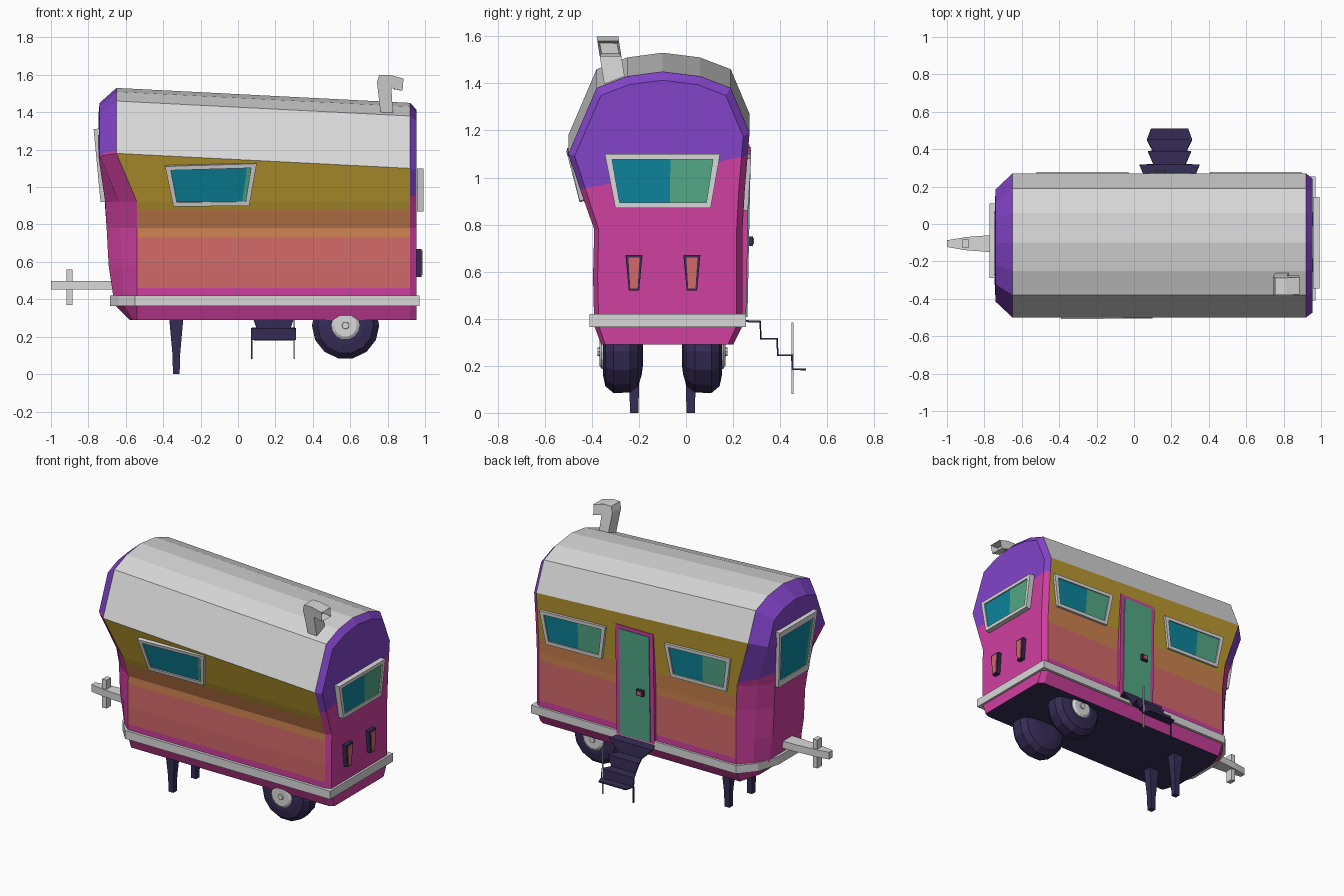
import bpy, bmesh, math
from mathutils import Vector as V

if "Cube" in bpy.data.objects:
    bpy.data.objects.remove(bpy.data.objects["Cube"])

# Colours
def lin(c):
    c /= 255
    return c / 12.92 if c < .04045 else ((c + .055) / 1.055) ** 2.4

COLS = dict(light_grey=(216, 216, 216), magenta=(208, 64, 160), purple=(130, 68, 200),
            yellow=(186, 153, 48), orange=(205, 130, 80), coral=(210, 105, 105),
            navy=(54, 44, 86), teal=(12, 132, 155), green=(82, 168, 134))
MATS, IDX = {}, {}
for i, (n, c) in enumerate(COLS.items()):
    m = bpy.data.materials.new(n)
    m.diffuse_color = (*[lin(k) for k in c], 1)
    m.use_nodes = True
    m.node_tree.nodes["Principled BSDF"].inputs["Base Color"].default_value = m.diffuse_color
    MATS[n], IDX[n] = m, i

def finish(name, bm, mats):
    bmesh.ops.recalc_face_normals(bm, faces=bm.faces[:])
    me = bpy.data.meshes.new(name)
    bm.to_mesh(me)
    bm.free()
    for m in mats:
        me.materials.append(MATS[m])
    ob = bpy.data.objects.new(name, me)
    bpy.context.collection.objects.link(ob)
    return ob

def build(name, verts, faces, mat):
    bm = bmesh.new()
    vs = [bm.verts.new(v) for v in verts]
    for f in faces:
        bm.faces.new([vs[i] for i in f])
    return finish(name, bm, [mat])

def loft(name, rings, mat):
    # closed solid through equal-sized rings
    n = len(rings[0])
    faces = [list(range(n)), [(len(rings) - 1) * n + i for i in range(n)]]
    for r in range(len(rings) - 1):
        for i in range(n):
            j = (i + 1) % n
            faces.append([r * n + i, r * n + j, r * n + n + j, r * n + n + i])
    return build(name, [v for r in rings for v in r], faces, mat)

def rect(x, y, z, hx, hy):
    return [(x - hx, y - hy, z), (x + hx, y - hy, z), (x + hx, y + hy, z), (x - hx, y + hy, z)]

def normal(c):
    return (V(c[1]) - V(c[0])).cross(V(c[3]) - V(c[0])).normalized()

def plate(name, c, t, mat):
    n = normal(c)
    return loft(name, [c, [V(p) - n * t for p in c]], mat)

def bil(c, u, v):
    a, b, d, e = map(V, c)
    return a.lerp(b, u).lerp(e.lerp(d, u), v)

def sub(c, u0, u1, v0, v1, off=0):
    n = normal(c)
    return [bil(c, u, v) + n * off for u, v in ((u0, v0), (u1, v0), (u1, v1), (u0, v1))]

def interp(t, z):
    if z <= t[0][0]:
        return t[0][1]
    for (a, p), (b, q) in zip(t, t[1:]):
        if z <= b:
            return p + (q - p) * (z - a) / (b - a)
    return t[-1][1]

# Body shell: one cross-section lofted along x, with inset rings on both ends
PROF = [(-.36, .29), (-.39, .37), (-.395, .58), (-.39, .78), (-.44, .92), (-.5, 1.18),
        (-.38, 1.46), (-.25, 1.51), (-.1, 1.53), (.06, 1.51), (.19, 1.46), (.27, 1.27),
        (.25, .95), (.24, .78), (.24, .58), (.24, .37), (.2, .29)]
RINGS = [  # (x by height, width factor, crown drop)
    ([(.29, -.58), (.37, -.66), (.46, -.685), (.92, -.71), (1.15, -.745)], .52, .13),
    ([(.29, -.56), (.37, -.61), (.92, -.635), (1.18, -.74)], .78, .08),
    ([(.92, -.54), (1.18, -.65)], 1, 0),
    ([(0, .92)], 1, 0),
    ([(0, .955)], .93, .035)]
bm = bmesh.new()
rings = []
for xs, k, d in RINGS:
    ring = []
    for y, z in PROF:
        x = interp(xs, z)
        zz = z - d * max(0, z - 1.1) / .43
        zz -= .08 * max(0, x + .65) / 1.57 * min(1, max(0, (z - .95) / .23))
        ring.append(bm.verts.new((x, -.115 + (y + .115) * k, zz)))
    rings.append(ring)
N = len(PROF)
def face(vs, mat):
    bm.faces.new(vs).material_index = IDX[mat]
for r, kind in enumerate(["purple", "purple", "coral", "magenta"]):
    for i in range(N):
        j = (i + 1) % N
        k = kind
        if i == N - 1:
            k = "navy"
        elif kind == "coral" and 5 <= i < 11:
            k = "light_grey"
        face([rings[r][i], rings[r][j], rings[r + 1][j], rings[r + 1][i]], k)
for ring, k in ((rings[0], "purple"), (rings[-1], "magenta")):
    for i in range(7):
        face([ring[i], ring[i + 1], ring[15 - i], ring[16 - i]], k)
    face([ring[7], ring[8], ring[9]], k)

# Cut the colour borders and paint by height
def cut(kind, co, no):
    fs = [f for f in bm.faces if f.material_index == IDX[kind]]
    es = list({e for f in fs for e in f.edges})
    vs = list({v for f in fs for v in f.verts})
    bmesh.ops.bisect_plane(bm, geom=vs + es + fs, plane_co=co, plane_no=no, dist=1e-5)
for z in (.46, .73, .88):
    cut("coral", (0, 0, z), (0, 0, 1))
cut("purple", (0, -.1, 1.08), (0, .3, 1))
cut("magenta", (0, -.1, 1.02), (0, -.2, 1))
for f in bm.faces:
    c = f.calc_center_median()
    if f.material_index == IDX["coral"]:
        k = "magenta" if c.z < .46 else "coral" if c.z < .73 else "orange" if c.z < .88 else "yellow"
    elif f.material_index == IDX["purple"]:
        k = "purple" if c.z > 1.08 - .3 * (c.y + .1) else "magenta"
    elif f.material_index == IDX["magenta"]:
        k = "purple" if c.z > 1.02 + .2 * (c.y + .1) else "magenta"
    else:
        continue
    f.material_index = IDX[k]
finish("caravan_body", bm, list(COLS))

# Bumper belt around the base
plan = [(-.55, -.41), (-.64, -.31), (-.685, -.22), (-.685, .0), (-.64, .15), (-.55, .255),
        (.97, .255), (.97, -.41)]
loft("bumper_belt", [[(x, y, z) for x, y in plan] for z in (.365, .42)], "light_grey")

# Windows: raised frame with two-tone glass; corners run bl, br, tr, tl from outside
def window(name, c, split, depth=.035):
    n = normal(c)
    a, b = (.055, .1)
    inner = sub(c, a, 1 - a, b, 1 - b)
    vs = list(map(V, c)) + inner
    vs += [p - n * depth for p in vs]
    fs = []
    for i in range(4):
        j = (i + 1) % 4
        fs += [[i, j, 4 + j, 4 + i], [8 + i, 8 + j, 12 + j, 12 + i],
               [i, j, 8 + j, 8 + i], [4 + i, 4 + j, 12 + j, 12 + i]]
    build(name + "_frame", vs, fs, "light_grey")
    plate(name + "_glass_left", sub(c, a, split, b, 1 - b, -.008), .008, "teal")
    plate(name + "_glass_right", sub(c, split, 1 - a, b, 1 - b, -.008), .008, "green")

window("front_window", [(-.345, -.452, .895), (.06, -.452, .9), (.1, -.505, 1.125), (-.39, -.508, 1.11)], .9)
window("rear_window", [(.992, -.3, .87), (.992, .105, .87), (.992, .145, 1.1), (.992, -.345, 1.1)], .57)
window("nose_window", [(-.735, .07, .92), (-.735, -.25, .92), (-.772, -.29, 1.31), (-.772, .11, 1.31)], .88)
for nm, x, z in (("back_window_a", .65, .86), ("back_window_b", -.275, .89)):
    window(nm, [(x + .205, .263, z), (x - .205, .263, z + .01),
                (x - .245, .277, z + .24), (x + .245, .277, z + .22)], .57)

# Door with frame and knob
door = [(.335, .255, .4), (.055, .255, .4), (.055, .27, 1.14), (.335, .27, 1.14)]
plate("door_frame", door, .03, "magenta")
plate("door_panel", sub(door, .1, .9, .01, .97, .006), .015, "green")
plate("door_knob", [(.17, .285, .71), (.12, .285, .71), (.12, .285, .75), (.17, .285, .75)], .03, "navy")
plate("door_knob_face", [(.16, .289, .718), (.13, .289, .718), (.13, .289, .742), (.16, .289, .742)], .006, "coral")

# Folding steps: zigzag sheet of flared treads and risers (y, z, half width)
path = [(.24, .39, .13), (.315, .388, .16), (.318, .315, .085), (.387, .315, .115),
        (.39, .245, .09), (.45, .245, .12), (.452, .185, .12), (.51, .185, .1)]
vs = [(.19 + s * w, y, z) for y, z, w in path for s in (-1, 1)]
st = build("entry_steps", vs, [[2 * i, 2 * i + 1, 2 * i + 3, 2 * i + 2] for i in range(7)], "navy")
so = st.modifiers.new("thickness", "SOLIDIFY")
so.thickness, so.offset = .009, 0
loft("step_pole_long", [rect(.3, .453, z, .004, .004) for z in (.08, .385)], "light_grey")
loft("step_pole_short", [rect(.073, .453, z, .004, .004) for z in (.08, .19)], "navy")

# Legs, wheels and tail lights, mirrored about the centre line
for s, side in ((-1, "front"), (1, "back")):
    y = -.1 + s * .12
    loft(side + "_leg", [rect(-.33, y, 0, .018, .018), rect(-.33, y, .1, .02, .02),
                         rect(-.33, y, .3, .038, .03)], "navy")
    def disc(off, r, n=14):
        return [(.575 + r * math.cos(2 * math.pi * i / n), -.1 + s * (.168 + off),
                 .26 + r * math.sin(2 * math.pi * i / n)) for i in range(n)]
    loft(side + "_tyre", [disc(o, r) for o, r in ((-.085, .06), (-.08, .1), (-.065, .15), (-.03, .178),
                          (.04, .18), (.075, .15), (.085, .1))], "navy")
    loft(side + "_hub", [disc(.05, .075), disc(.09, .075), disc(.1, .06)], "light_grey")
    loft(side + "_hub_cap", [disc(.09, .022, 8), disc(.108, .018, 8)], "light_grey")
    ly = -.098 + s * .123
    light = [(.982, ly - .022, .52), (.982, ly + .022, .52), (.982, ly + .036, .67), (.982, ly - .036, .67)]
    plate(side + "_tail_light", light, .04, "navy")
    plate(side + "_tail_light_lens", sub(light, .16, .84, .06, .93, .004), .008, "coral")

# Tow hitch with post
loft("tow_bar", [[(x, -.105 + a * w, .475 + b * .024) for a, b in ((-1, -1), (1, -1), (1, 1), (-1, 1))]
                 for x, w in ((-1, .018), (-.9, .035), (-.77, .045), (-.6, .05))], "light_grey")
loft("tow_post", [rect(-.9, -.105, z, .016, .024) for z in (.37, .56)], "light_grey")

# Chimney: bent outline pushed through y, leaning to the front, with an open mouth
out = [(.765, 1.37), (.83, 1.37), (.82, 1.53), (.88, 1.515), (.885, 1.58), (.81, 1.6), (.755, 1.6), (.743, 1.56)]
ch = loft("chimney", [[(x, -.302 - .16 * (z - 1.4) + s * .046, z) for x, z in out] for s in (-1, 1)], "light_grey")
bm = bmesh.new()
bm.from_mesh(ch.data)
mouth = max(bm.faces, key=lambda f: f.calc_center_median().x)
bmesh.ops.inset_individual(bm, faces=[mouth], thickness=.013, depth=0)
bmesh.ops.translate(bm, verts=mouth.verts[:], vec=(-.05, 0, 0))
bm.to_mesh(ch.data)
bm.free()
